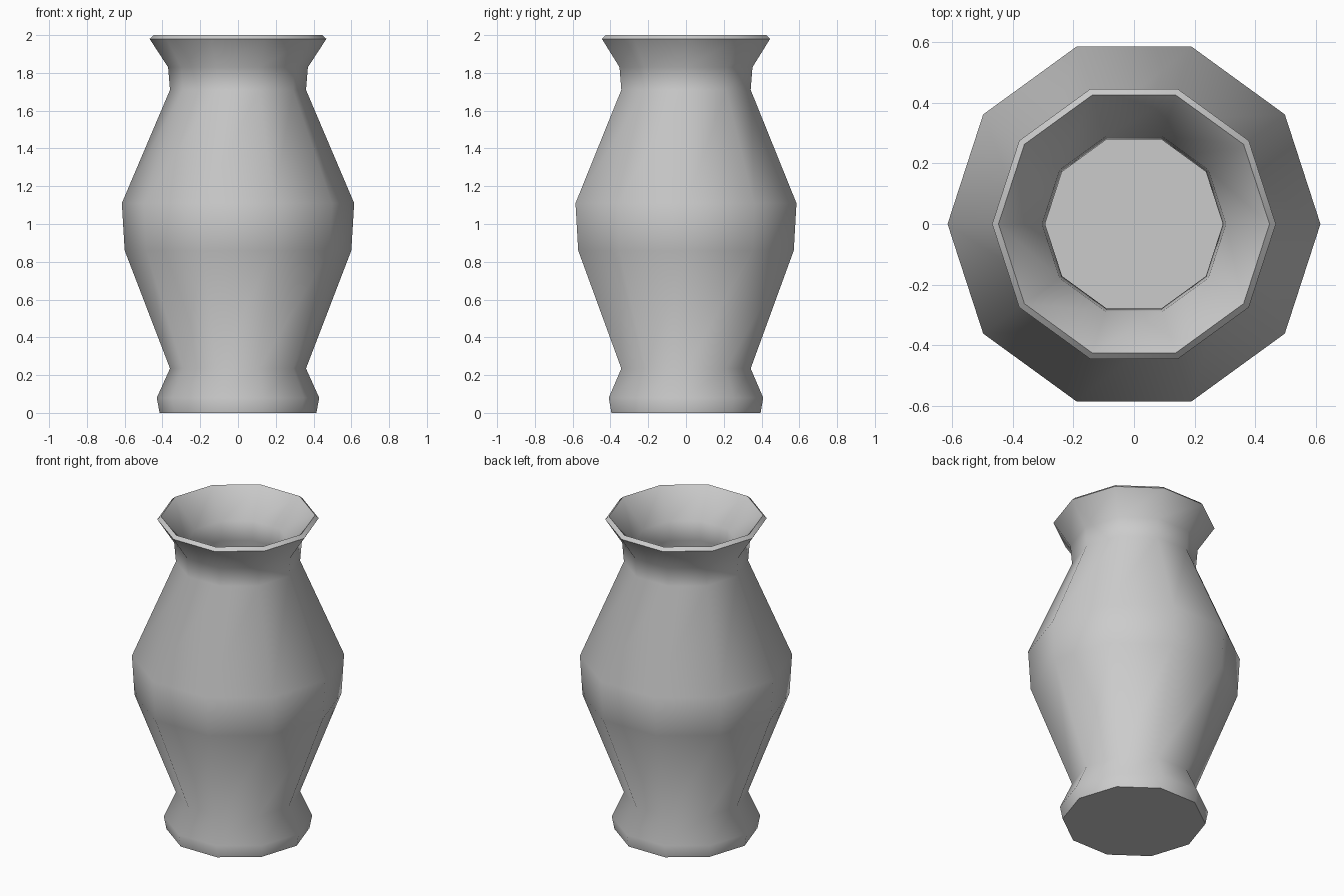
import bpy, bmesh, math

if "Cube" in bpy.data.objects:
    bpy.data.objects.remove(bpy.data.objects["Cube"])

SIDES = 10

# Profile (radius, height): foot up the outside, over the lip, down the inside
profile = [
    (0.415, 0.0), (0.43, 0.08), (0.36, 0.235), (0.60, 0.86), (0.615, 1.11),
    (0.36, 1.71), (0.37, 1.83), (0.468, 1.98), (0.447, 2.0),
    (0.303, 1.83), (0.293, 1.71), (0.55, 1.10), (0.54, 0.87),
    (0.30, 0.25), (0.33, 0.07),
]

bm = bmesh.new()


def ring(r, z):
    return [bm.verts.new((r * math.cos(math.tau * i / SIDES),
                          r * math.sin(math.tau * i / SIDES), z))
            for i in range(SIDES)]


# Ten-sided walls
rings = [ring(r, z) for r, z in profile]
for a, b in zip(rings, rings[1:]):
    for i in range(SIDES):
        j = (i + 1) % SIDES
        bm.faces.new((a[i], a[j], b[j], b[i]))

# Underside and inner floor
bm.faces.new(rings[0][::-1])
bm.faces.new(rings[-1])
bmesh.ops.recalc_face_normals(bm, faces=bm.faces[:])

mesh = bpy.data.meshes.new("vase")
bm.to_mesh(mesh)
bm.free()
vase = bpy.data.objects.new("vase", mesh)
bpy.context.collection.objects.link(vase)

# Smooth walls with a crisp lip and foot edge
bpy.context.view_layer.objects.active = vase
vase.select_set(True)
bpy.ops.object.shade_smooth_by_angle(angle=math.radians(60))
